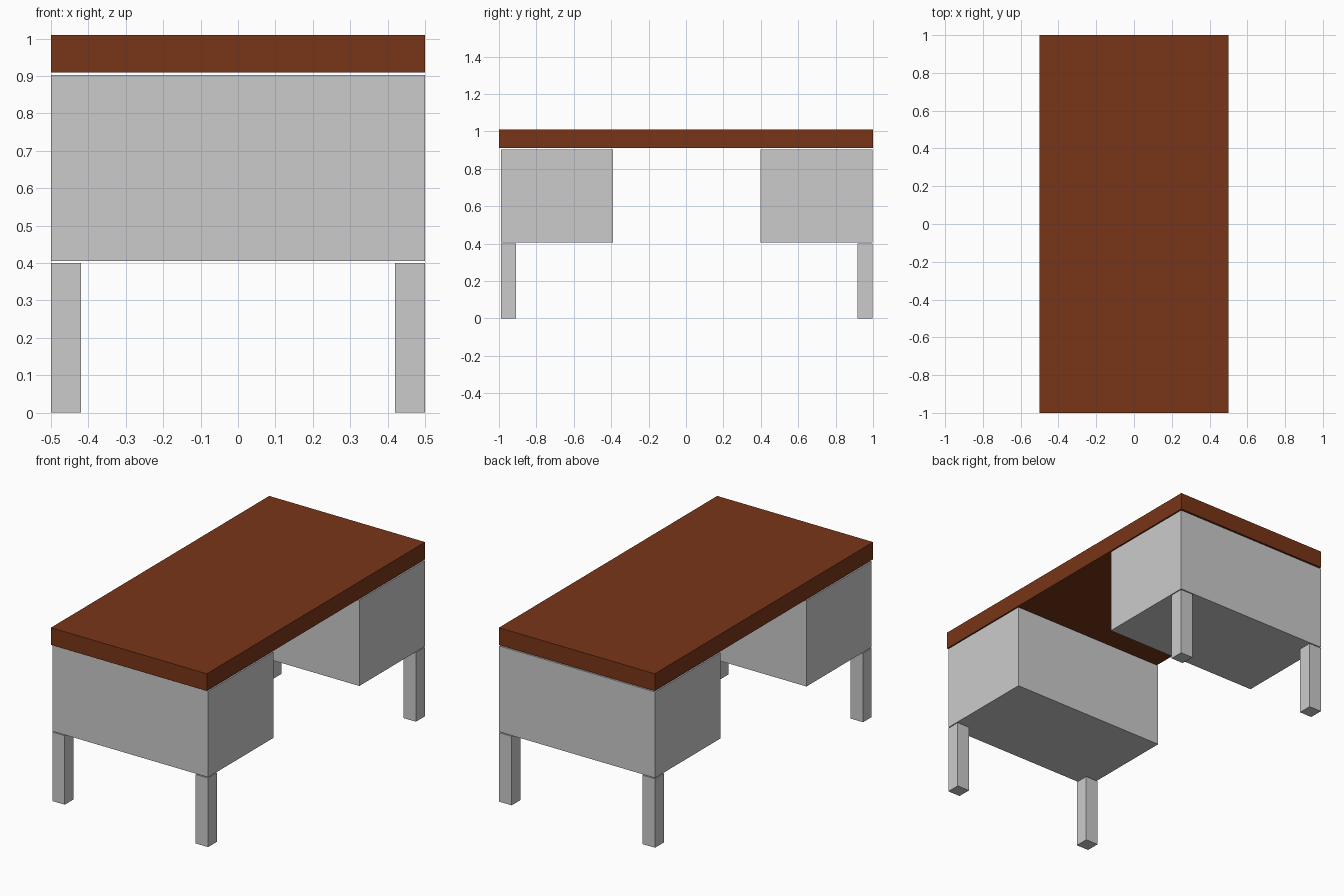
import bpy

if "Cube" in bpy.data.objects:
    bpy.data.objects.remove(bpy.data.objects["Cube"])


def box(name, x, y, z):
    """Axis-aligned box from (min, max) ranges."""
    lo, hi = zip(x, y, z)
    bpy.ops.mesh.primitive_cube_add(size=1, location=[(a + b) / 2 for a, b in zip(lo, hi)])
    obj = bpy.context.object
    obj.name = name
    obj.scale = [b - a for a, b in zip(lo, hi)]
    bpy.ops.object.transform_apply(location=False, rotation=False, scale=True)
    return obj


# Wooden desk top
wood = bpy.data.materials.new("wood")
wood.diffuse_color = (0.19, 0.036, 0.009, 1)
wood.use_nodes = True
wood.node_tree.nodes["Principled BSDF"].inputs["Base Color"].default_value = wood.diffuse_color
top = box("desk_top", (-0.5, 0.5), (-1, 1), (0.91, 1.01))
top.data.materials.append(wood)

# Pedestals, each with two legs at its outer corners
for side, body_y, leg_y in (("front", (-0.988, -0.39), (-0.988, -0.908)),
                            ("back", (0.398, 0.998), (0.916, 0.998))):
    box(f"{side}_pedestal", (-0.5, 0.5), body_y, (0.405, 0.903))
    for hand, leg_x in (("left", (-0.5, -0.42)), ("right", (0.42, 0.5))):
        box(f"{side}_{hand}_leg", leg_x, leg_y, (0, 0.4))
